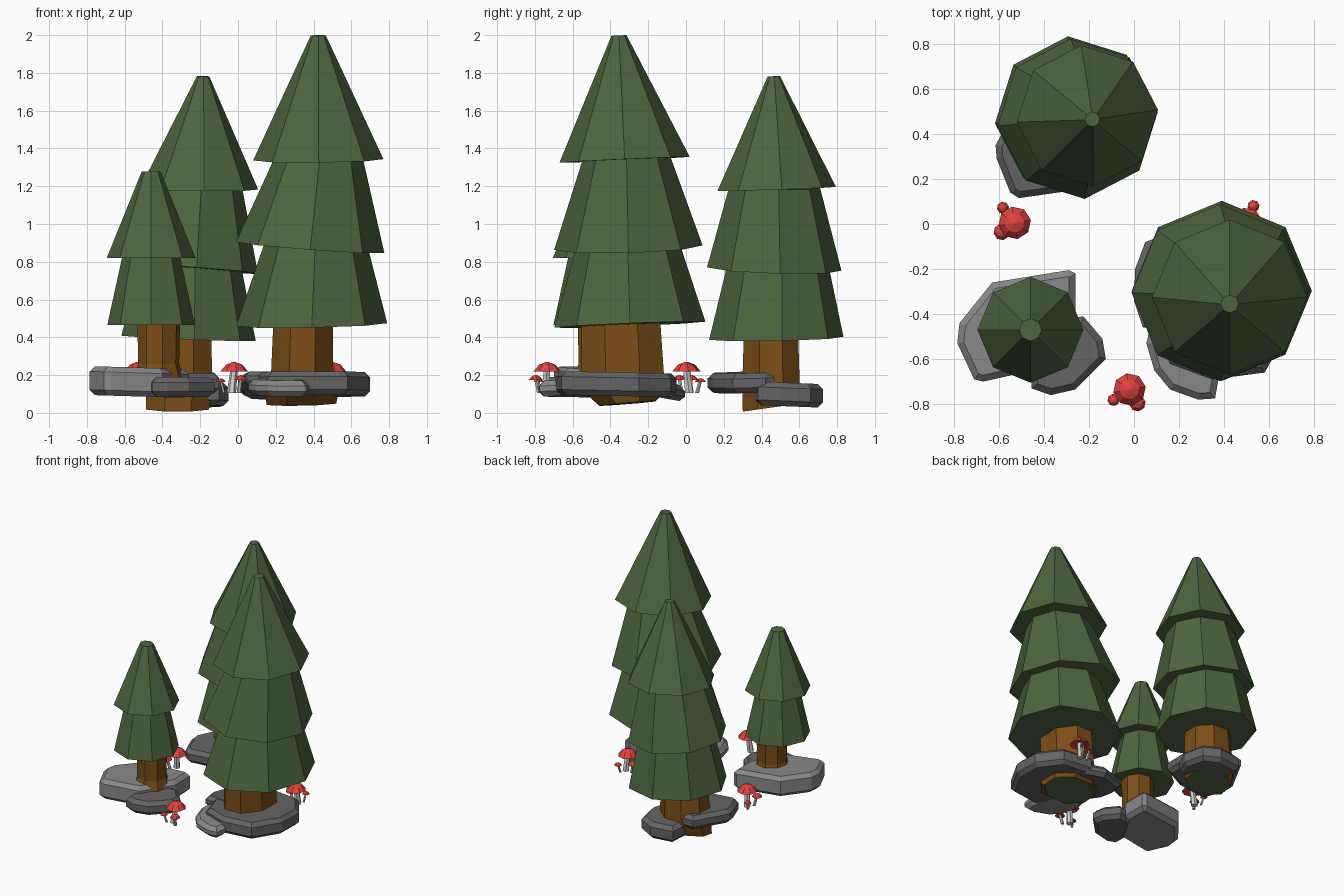
import bpy, bmesh, math
from math import sin, cos, radians

if "Cube" in bpy.data.objects:
    bpy.data.objects.remove(bpy.data.objects["Cube"])


def material(name, rgb):
    m = bpy.data.materials.new(name)
    m.diffuse_color = (*rgb, 1)
    m.use_nodes = True
    m.node_tree.nodes["Principled BSDF"].inputs["Base Color"].default_value = m.diffuse_color
    return m


GREEN = material("needles", (0.075, 0.13, 0.05))
BROWN = material("bark", (0.20, 0.075, 0.008))
RED = material("cap_red", (0.75, 0.055, 0.05))
WHITE = material("stem_white", (0.55, 0.55, 0.55))
LIGHT = material("light_stone", (0.25, 0.25, 0.25))
DARK = material("dark_stone", (0.13, 0.13, 0.13))


def finish(name, bm, *mats):
    bmesh.ops.recalc_face_normals(bm, faces=bm.faces)
    me = bpy.data.meshes.new(name)
    bm.to_mesh(me)
    bm.free()
    for m in mats:
        me.materials.append(m)
    ob = bpy.data.objects.new(name, me)
    bpy.context.collection.objects.link(ob)
    return ob


def loft(name, rings, mat, sides=8, phase=0, base_mat=None):
    """Rings are (x, y, z, rx, ry, slope_x, slope_y), bottom to top."""
    bm = bmesh.new()
    loops = []
    for x, y, z, rx, ry, sx, sy in rings:
        loop = []
        for i in range(sides):
            a = radians(phase) + math.tau * i / sides
            dx, dy = rx * cos(a), ry * sin(a)
            loop.append(bm.verts.new((x + dx, y + dy, z + sx * dx + sy * dy)))
        loops.append(loop)
    for lo, hi in zip(loops, loops[1:]):
        for i in range(sides):
            j = (i + 1) % sides
            bm.faces.new((lo[i], lo[j], hi[j], hi[i]))
    base = bm.faces.new(loops[0][::-1])
    bm.faces.new(loops[-1])
    if base_mat:
        base.material_index = 1
        return finish(name, bm, mat, base_mat)
    return finish(name, bm, mat)


def tier(name, base, r0, top, r1, sx=0, sy=0, phase=0):
    loft(name, [(*base, r0, r0, sx, sy), (*top, r1, r1, sx, sy)], GREEN, phase=phase)


def rock(name, outline, z0, z1, mat, sx=0, sy=0, bevel=0.028):
    """Chamfered slab over an outline, optionally tilted."""
    cx = sum(p[0] for p in outline) / len(outline)
    cy = sum(p[1] for p in outline) / len(outline)
    bm = bmesh.new()
    lo, hi = [[bm.verts.new((x, y, z + sx * (x - cx) + sy * (y - cy)))
               for x, y in outline] for z in (z0, z1)]
    n = len(outline)
    for i in range(n):
        j = (i + 1) % n
        bm.faces.new((lo[i], lo[j], hi[j], hi[i]))
    bm.faces.new(lo[::-1])
    bm.faces.new(hi)
    rims = [e for e in bm.edges if (e.verts[0] in lo) == (e.verts[1] in lo)]
    bmesh.ops.bevel(bm, geom=rims, offset=bevel, segments=1, affect='EDGES')
    finish(name, bm, mat)


def mushroom(name, x, y, r, top, foot, lean):
    h = r * 0.68
    fx, fy = x + lean[0], y + lean[1]
    s = r * 0.26
    loft(name + "_stem", [(fx, fy, foot, s * 1.3, s * 1.3, 0, 0),
                          (x, y, top - h * 0.6, s, s, 0, 0)], WHITE, 6)
    loft(name + "_cap", [(x, y, top - h * 0.8, r * 0.3, r * 0.3, 0, 0),
                         (x, y, top - h, r, r, 0, 0),
                         (x, y, top - h * 0.3, r * 0.6, r * 0.6, 0, 0),
                         (x, y, top, 0.004, 0.004, 0, 0)], RED, 8, 10)


# Tall tree
tier("tall_tree_lower_tier", (.39, -.297, .467), .40, (.41, -.31, .92), .265, .02, .04)
tier("tall_tree_middle_tier", (.382, -.305, .875), .393, (.435, -.315, 1.37), .225, -.075, .03)
tier("tall_tree_top_tier", (.425, -.325, 1.34), .345, (.425, -.355, 1.998), .04, .01, .045)
loft("tall_tree_trunk", [(.335, -.31, .05, .20, .16, .02, .08),
                         (.34, -.33, .12, .21, .24, 0, 0),
                         (.34, -.335, .22, .178, .235, 0, 0),
                         (.345, -.345, .50, .17, .225, 0, 0)], BROWN, phase=22.5, base_mat=GREEN)

# Back tree
tier("back_tree_lower_tier", (-.262, .478, .395), .357, (-.25, .485, .80), .265, -.04, .02, 5)
tier("back_tree_middle_tier", (-.25, .467, .762), .357, (-.215, .47, 1.2), .24, -.07, -.03, 5)
tier("back_tree_top_tier", (-.207, .48, 1.185), .315, (-.185, .465, 1.782), .033, -.01, .035, 5)
loft("back_tree_trunk", [(-.32, .43, .025, .18, .14, 0, .14),
                         (-.31, .45, .14, .19, .165, 0, 0),
                         (-.30, .45, .43, .17, .155, 0, 0)], BROWN, phase=22.5, base_mat=GREEN)

# Small tree
tier("small_tree_lower_tier", (-.46, -.47, .465), .232, (-.46, -.47, .84), .15)
tier("small_tree_top_tier", (-.46, -.47, .82), .235, (-.46, -.47, 1.278), .05)
loft("small_tree_trunk", [(-.42, -.46, .17, .135, .135, 0, 0),
                          (-.42, -.46, .26, .11, .11, 0, 0),
                          (-.42, -.46, .49, .115, .115, 0, 0)], BROWN, phase=10)

# Stones around the small tree
rock("small_tree_broad_stone", [(-.63, -.26), (-.29, -.205), (-.26, -.22), (-.26, -.40), (-.40, -.64),
                                (-.67, -.70), (-.71, -.69), (-.785, -.53), (-.775, -.44)],
     .087, .24, LIGHT, -.03)
rock("small_tree_low_stone", [(-.225, -.41), (-.14, -.51), (-.125, -.60), (-.26, -.735), (-.37, -.76),
                              (-.455, -.73), (-.46, -.58), (-.36, -.43)], .085, .19, DARK)

# Stones around the back tree
rock("back_tree_broad_stone", [(-.615, .35), (-.61, .29), (-.55, .14), (-.51, .115), (-.30, .145),
                               (-.10, .25), (-.10, .42), (-.22, .58), (-.48, .60)],
     .11, .215, DARK, -.02, .03)
rock("back_tree_low_stone", [(-.41, .42), (-.30, .34), (-.10, .38), (-.05, .50), (-.08, .66),
                             (-.20, .725), (-.38, .70)], .035, .16, DARK, 0, -.04)

# Stones around the tall tree
rock("tall_tree_broad_stone", [(.10, -.45), (.16, -.62), (.35, -.69), (.58, -.66), (.70, -.45),
                               (.70, -.25), (.58, -.08), (.35, -.05), (.14, -.20)],
     .09, .215, DARK, 0, -.02)
rock("tall_tree_front_stone", [(.055, -.53), (.09, -.65), (.16, -.735), (.285, -.78), (.36, -.775),
                               (.375, -.69), (.30, -.45), (.08, -.42)], .09, .175, LIGHT, 0, .03)
rock("tall_tree_side_stone", [(.0, -.34), (.04, -.46), (.25, -.47), (.42, -.30), (.40, -.08),
                              (.25, -.005), (.05, -.08), (.005, -.2)], .10, .185, DARK, 0, -.18)

# Mushroom clusters: one large and two small, turned copies
for n, (x, y, turn) in enumerate([(-.53, .005, 128), (-.02, -.735, 213), (.50, 0, 69)], 1):
    mushroom(f"mushroom_{n}_large", x, y, .073, .27, .105,
             (.018 * cos(radians(turn)), .018 * sin(radians(turn))))
    for tag, da, d, r, top in (("tiny", 0, .085, .027, .182), ("small", 87, .07, .037, .20)):
        a = radians(turn + da)
        mushroom(f"mushroom_{n}_{tag}", x + d * cos(a), y + d * sin(a), r, top, .105,
                 (-.02 * cos(a), -.02 * sin(a)))
